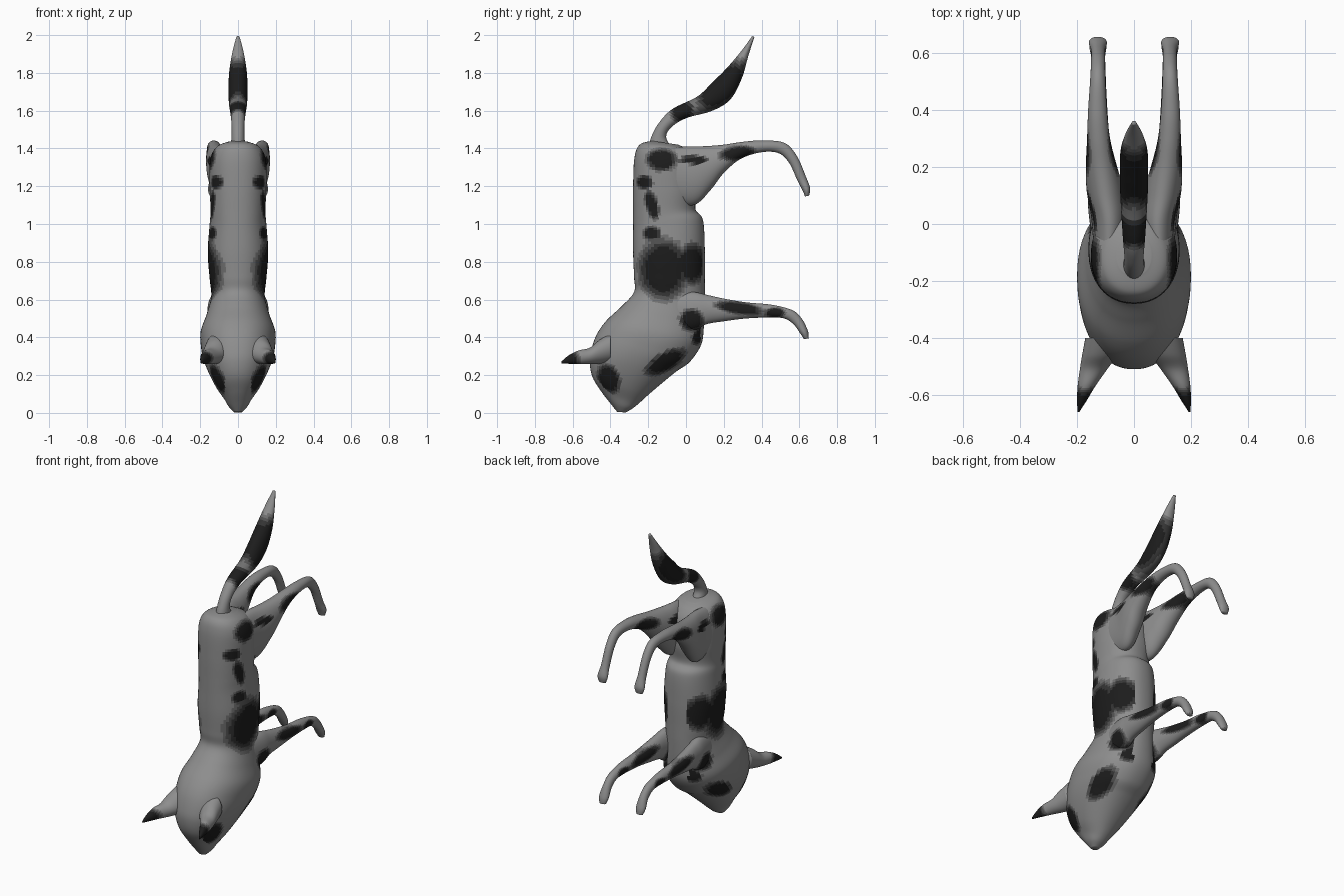
import bpy, bmesh, math
from mathutils import Vector

# Coat tones from dark patch centre to plain grey
tones = []
for i, v in enumerate((0.012, 0.035, 0.085, 0.16, 0.27)):
    m = bpy.data.materials.new("coat_tone_%d" % i)
    m.diffuse_color = (v, v, v, 1)
    tones.append(m)

# Dark patches seen from the side: y, z, long radius, short radius, angle
PATCHES = [
    (-0.13, 1.34, .075, .055, 0), (-.22, 1.22, .04, .035, 0),
    (-.18, 1.1, .075, .03, 105), (-.18, .95, .045, .035, 0),
    (-.12, .76, .15, .12, 90), (.03, .79, .10, .07, 90),
    (.03, .49, .06, .055, 0), (.07, .41, .05, .03, 60),
    (.27, 1.375, .09, .035, 8), (.04, 1.34, .07, .022, 0),
    (.28, .555, .12, .03, -8), (.47, .53, .05, .025, 0),
    (-.11, .27, .11, .045, 30), (-.41, .18, .075, .055, 110),
    (-.64, .28, .07, .06, 0),
    (.19, 1.73, .16, .085, 45), (-.02, 1.6, .06, .055, 35)]


def tone(c, min_x):
    """Tone index for a face centre."""
    if abs(c.x) < min_x:
        return 4
    best = 9
    for y, z, a, b, deg in PATCHES:
        t = math.radians(deg)
        dy, dz = c.y - y, c.z - z
        u = dy * math.cos(t) + dz * math.sin(t)
        w = -dy * math.sin(t) + dz * math.cos(t)
        best = min(best, math.hypot(u / a, w / b))
    return sum(best > k for k in (.8, .95, 1.08, 1.2))


def spline(a, b, c, d, t):
    return [0.5 * (2*q + (r-p)*t + (2*p - 5*q + 4*r - s)*t*t + (3*q - p - 3*r + s)*t**3)
            for p, q, r, s in zip(a, b, c, d)]


def loft(name, sections, side=1, min_x=0.0, n=40, steps=8, power=2.2):
    """Smooth tube; section = two side-view edge points, half width, centre x."""
    rows, last = [], len(sections) - 1
    for i in range(last):
        s = [sections[min(max(i + k, 0), last)] for k in (-1, 0, 1, 2)]
        rows += [spline(*s, j / steps) for j in range(steps)]
    rows.append(sections[-1])
    bm = bmesh.new()
    rings = []
    for y0, z0, y1, z1, hw, xc in rows:
        mid = Vector((xc * side, (y0 + y1) / 2, (z0 + z1) / 2))
        half = Vector((0, (y1 - y0) / 2, (z1 - z0) / 2))
        ring = []
        for k in range(n):
            a = 2 * math.pi * k / n
            cu, su = math.cos(a), math.sin(a)
            cu = math.copysign(abs(cu) ** (2 / power), cu)
            su = math.copysign(abs(su) ** (2 / power), su)
            ring.append(bm.verts.new(mid + half * cu + Vector((hw * su, 0, 0))))
        rings.append(ring)
    for r, q in zip(rings, rings[1:]):
        for k in range(n):
            bm.faces.new((r[k], r[(k+1) % n], q[(k+1) % n], q[k]))
    bm.faces.new(rings[0])
    bm.faces.new(rings[-1])
    bmesh.ops.recalc_face_normals(bm, faces=bm.faces)
    for f in bm.faces:
        f.smooth = True
        f.material_index = tone(f.calc_center_median(), min_x)
    me = bpy.data.meshes.new(name)
    bm.to_mesh(me)
    bm.free()
    for m in tones:
        me.materials.append(m)
    ob = bpy.data.objects.new(name, me)
    bpy.context.collection.objects.link(ob)
    return ob


# Torso, neck and head in one skin, rump to nose
loft("body", [(y0, z0, y1, z1, w, 0) for y0, z0, y1, z1, w in [
    (-.18, 1.44, -.04, 1.42, .06), (-.245, 1.42, .01, 1.39, .115),
    (-.273, 1.35, .05, 1.32, .148), (-.28, 1.2, .06, 1.18, .15),
    (-.28, 1.06, .05, 1.08, .145), (-.28, .98, .09, 1.02, .15),
    (-.28, .85, .1, .85, .16), (-.275, .72, .1, .7, .15),
    (-.275, .64, .1, .59, .142), (-.34, .565, .095, .46, .168),
    (-.42, .49, .08, .36, .198), (-.47, .42, .02, .27, .195),
    (-.5, .34, -.05, .22, .18), (-.51, .27, -.13, .155, .152),
    (-.495, .19, -.2, .095, .115), (-.45, .115, -.25, .05, .075),
    (-.4, .05, -.285, .022, .05), (-.365, .006, -.32, .002, .022)]],
    min_x=.07, n=64, steps=10)

# Bushy curved tail
loft("tail", [(y0, z0, y1, z1, w, 0) for y0, z0, y1, z1, w in [
    (-.2, 1.41, -.08, 1.41, .04), (-.18, 1.47, -.105, 1.46, .034),
    (-.14, 1.54, -.08, 1.51, .034), (-.07, 1.61, 0, 1.56, .04),
    (.06, 1.675, .14, 1.6, .048), (.14, 1.75, .235, 1.66, .05),
    (.22, 1.83, .295, 1.77, .047), (.3, 1.925, .33, 1.89, .03),
    (.35, 1.995, .362, 1.99, .008)]], power=2)

HIND = [(-.12, 1.4, -.1, 1.12, .05, .09), (0, 1.41, .04, 1.1, .065, .085),
        (.1, 1.412, .13, 1.18, .066, .1), (.2, 1.42, .2, 1.27, .055, .114),
        (.3, 1.435, .29, 1.345, .041, .124), (.4, 1.442, .4, 1.38, .033, .128),
        (.52, 1.43, .49, 1.375, .027, .127), (.587, 1.36, .545, 1.325, .025, .126),
        (.635, 1.25, .59, 1.23, .025, .126), (.657, 1.19, .618, 1.175, .032, .127),
        (.652, 1.15, .63, 1.146, .022, .127)]
FRONT = [(-.06, .64, -.08, .42, .045, .1), (.04, .64, .05, .44, .05, .11),
         (.11, .625, .11, .47, .046, .115), (.2, .605, .2, .485, .042, .12),
         (.32, .585, .32, .5, .036, .124), (.45, .573, .44, .505, .03, .126),
         (.56, .545, .52, .5, .026, .126), (.612, .5, .57, .468, .025, .126),
         (.645, .435, .605, .42, .03, .127), (.65, .395, .625, .39, .02, .127)]
EAR = [(-.4, .42, -.4, .27, .066, .105), (-.46, .385, -.46, .26, .062, .12),
       (-.51, .345, -.51, .258, .048, .142), (-.57, .33, -.57, .258, .031, .167),
       (-.62, .305, -.62, .26, .017, .183), (-.66, .272, -.66, .262, .003, .195)]

# Paired legs and ears
for label, s in (("right", 1), ("left", -1)):
    loft("hind_leg_" + label, HIND, s, power=2)
    loft("front_leg_" + label, FRONT, s, power=2)
    loft("ear_" + label, EAR, s, power=2)
